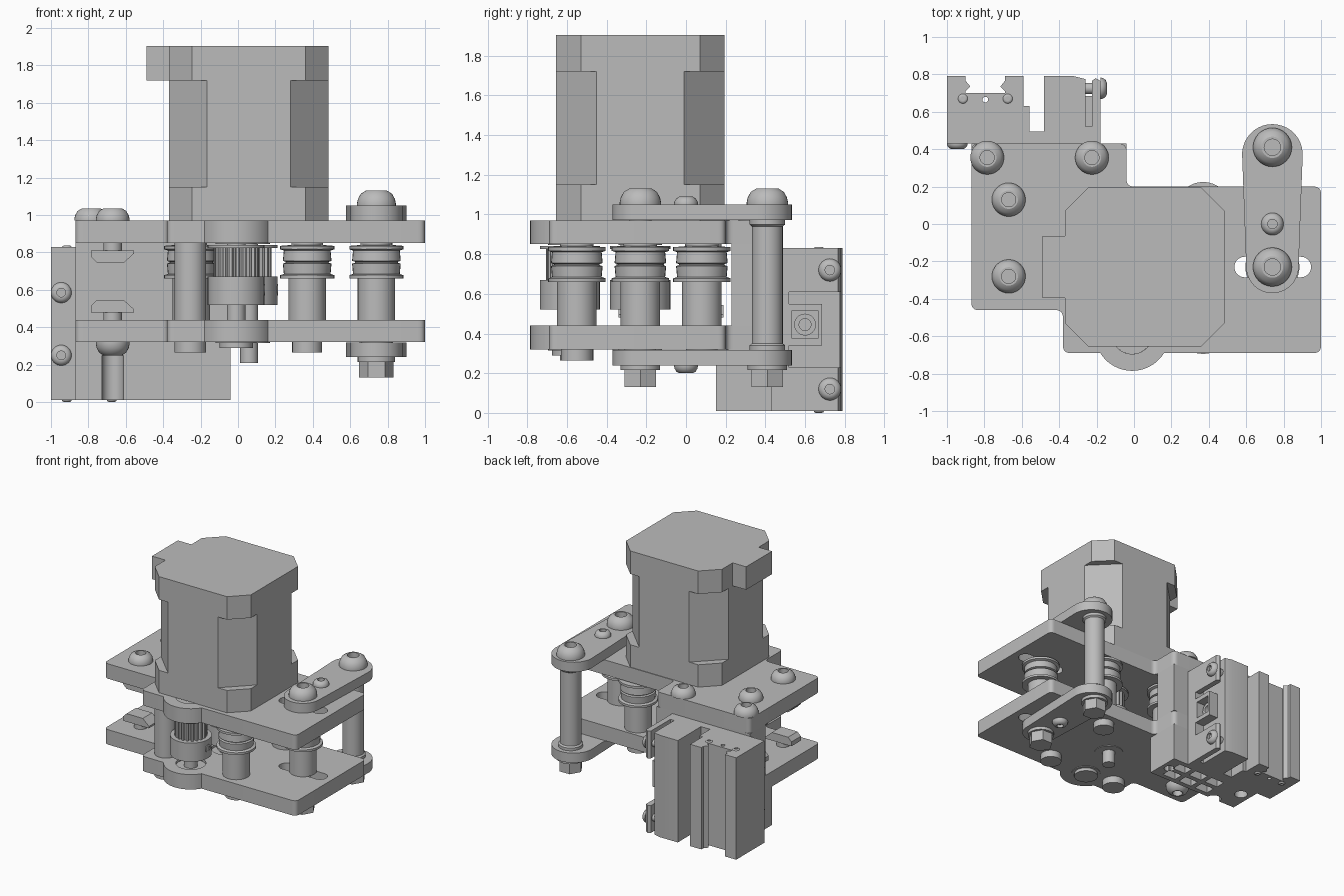
import bpy, bmesh, math
from mathutils import Matrix, Vector

old = bpy.data.objects.get("Cube")
if old:
    bpy.data.objects.remove(old)

grey = bpy.data.materials.new("machine_grey")
grey.use_nodes = True
GREY = (0.5, 0.5, 0.5, 1)
grey.diffuse_color = GREY
grey.node_tree.nodes["Principled BSDF"].inputs["Base Color"].default_value = GREY

# Local z mapped on to each world axis
AXES = {
    "Z": Matrix.Identity(4),
    "-Z": Matrix.Rotation(math.pi, 4, "X"),
    "X": Matrix(((0, 0, 1, 0), (1, 0, 0, 0), (0, 1, 0, 0), (0, 0, 0, 1))),
    "Y": Matrix(((1, 0, 0, 0), (0, 0, 1, 0), (0, 1, 0, 0), (0, 0, 0, 1))),
    "-Y": Matrix.Rotation(math.pi / 2, 4, "X"),
}


def finish(name, bm, matrix):
    bm.transform(matrix)
    bmesh.ops.recalc_face_normals(bm, faces=bm.faces)
    mesh = bpy.data.meshes.new(name)
    bm.to_mesh(mesh)
    bm.free()
    mesh.materials.append(grey)
    mesh.shade_smooth()
    mesh.set_sharp_from_angle(angle=math.radians(30))
    ob = bpy.data.objects.new(name, mesh)
    bpy.context.collection.objects.link(ob)
    return ob


def prism(name, loops, low, high, axis="Z"):
    """Extrude an outline, with further loops as holes."""
    bm = bmesh.new()
    for loop in loops:
        vs = [bm.verts.new((a, b, low)) for a, b in loop]
        for i, v in enumerate(vs):
            bm.edges.new((vs[i - 1], v))
    bmesh.ops.triangle_fill(bm, use_beauty=True, edges=bm.edges[:])
    new = bmesh.ops.extrude_face_region(bm, geom=bm.faces[:])["geom"]
    top = [g for g in new if isinstance(g, bmesh.types.BMVert)]
    bmesh.ops.translate(bm, verts=top, vec=(0, 0, high - low))
    return finish(name, bm, AXES[axis])


def lathe(name, profile, at, axis="Z", sides=32):
    """Turn a (radius, height) profile about an axis."""
    bm = bmesh.new()
    vs = [bm.verts.new((r, 0, z)) for r, z in profile]
    es = [bm.edges.new(pair) for pair in zip(vs, vs[1:])]
    bmesh.ops.spin(bm, geom=vs + es, cent=(0, 0, 0), axis=(0, 0, 1),
                   angle=math.tau, steps=sides)
    bmesh.ops.remove_doubles(bm, verts=bm.verts, dist=1e-5)
    return finish(name, bm, Matrix.Translation(at) @ AXES[axis])


def rod(name, x, y, low, high, r, sides=32):
    return lathe(name, [(0, low), (r, low), (r, high), (0, high)], (x, y, 0), sides=sides)


def rect(a0, b0, a1, b1):
    return [(a0, b0), (a1, b0), (a1, b1), (a0, b1)]


def box(name, a, b):
    return prism(name, [rect(a[0], a[1], b[0], b[1])], a[2], b[2])


def arc(x, y, r, start, end, steps=20):
    angles = [math.radians(start + (end - start) * i / steps) for i in range(steps + 1)]
    return [(x + r * math.cos(t), y + r * math.sin(t)) for t in angles]


def circle(x, y, r):
    return arc(x, y, r, 0, 350, 35)


def fillet(points, r):
    """Round every corner of an outline with a short curve."""
    out = []
    for i, p in enumerate(points):
        p, a, b = Vector(p), Vector(points[i - 1]), Vector(points[(i + 1) % len(points)])
        s, e = p + (a - p).normalized() * r, p + (b - p).normalized() * r
        for k in range(7):
            t = k / 6
            out.append(tuple(s * (1 - t) ** 2 + p * 2 * t * (1 - t) + e * t * t))
    return out


def button_bolt(name, at, r, h, axis="Z"):
    s = r * 0.42
    lathe(name, [(0, h * 0.4), (s, h * 0.4), (s, h), (r * 0.55, h), (r * 0.8, h * 0.8),
                 (r * 0.95, h * 0.45), (r, h * 0.15), (r, 0), (0, 0)], at, axis)


# Upper and lower plates with a rounded nose, a slot and bearing holes
NOSE, SHAFT, PIVOT = (-0.01, -0.585), (0.06, -0.23), (0.74, -0.23)
outline = fillet([(-0.87, -0.46), (-0.38, -0.46), (-0.38, -0.69), (1, -0.69),
                  (1, 0.2), (-0.04, 0.2), (-0.04, 0.43), (-0.87, 0.43)], 0.04)
cut = next(i for i, p in enumerate(outline) if p[0] > 0.5)
outline[cut:cut] = arc(*NOSE, 0.2, 212, 328)
slot = arc(0.592, -0.23, 0.055, 90, 270) + arc(0.892, -0.23, 0.055, -90, 90)
for name, z in (("upper_plate", 0.85), ("lower_plate", 0.32)):
    prism(name, [outline, slot, circle(*NOSE, 0.11), circle(*SHAFT, 0.11)], z, z + 0.12)
    for c in (NOSE, SHAFT):
        lathe(name + "_bearing", [(0.05, z - 0.005), (0.11, z - 0.005), (0.11, z + 0.1),
                                  (0.05, z + 0.1), (0.05, z - 0.005)], (*c, 0))


# Motor: chamfered end caps, deeper cut corners on the body, side connector
def octagon(c):
    x0, x1, y0, y1 = -0.37, 0.485, -0.655, 0.195
    return [(x0 + c, y0), (x1 - c, y0), (x1, y0 + c), (x1, y1 - c),
            (x1 - c, y1), (x0 + c, y1), (x0, y1 - c), (x0, y0 + c)]


for name, c, low, high in (("motor_base", 0.125, 0.97, 1.15), ("motor_body", 0.205, 1.15, 1.72),
                           ("motor_cap", 0.125, 1.72, 1.905)):
    prism(name, [octagon(c)], low, high)
box("motor_connector", (-0.49, -0.395, 1.72), (-0.36, -0.065, 1.905))
rod("motor_shaft", *SHAFT, 0.21, 0.97, 0.048)
rod("front_shaft", *NOSE, 0.29, 0.95, 0.05)
rod("front_shaft_boss", *NOSE, 0.29, 0.32, 0.09)

# Toothed pulleys on the two shafts
TEETH = 20
for x, y in (NOSE, SHAFT):
    gear = []
    for i in range(TEETH):
        for k, r in ((0, 0.12), (0.4, 0.12), (0.55, 0.1), (0.85, 0.1)):
            t = math.tau * (i + k) / TEETH
            gear.append((x + r * math.cos(t), y + r * math.sin(t)))
    prism("pulley_teeth", [gear], 0.66, 0.83)
    rod("pulley_hub", x, y, 0.52, 0.67, 0.152)
    rod("pulley_flange", x, y, 0.825, 0.84, 0.152)
    lathe("set_screw", [(0, 0), (0.03, 0), (0.03, 0.155), (0.018, 0.155), (0.018, 0.14),
                        (0, 0.14)], (x, y, 0.6), "X", 16)

# Flanged belt idlers on round spacers
for x, y in ((0.37, 0.08), (0.37, -0.55), PIVOT, (-0.25, 0.08)):
    lathe("idler", [(0, 0.44), (0.1, 0.44), (0.1, 0.66), (0.145, 0.66), (0.145, 0.678),
                    (0.125, 0.685), (0.13, 0.74), (0.115, 0.745), (0.115, 0.75), (0.13, 0.755),
                    (0.125, 0.81), (0.145, 0.817), (0.145, 0.835), (0.085, 0.84),
                    (0.085, 0.85), (0, 0.85)], (x, y, 0))
    rod("idler_screw_end", x, y, 0.265, 0.32, 0.08)
rod("front_post", -0.255, -0.55, 0.265, 0.85, 0.085)

# Swing arms joined by a post
arm = arc(0.74, 0.372, 0.162, -5, 185) + arc(0.74, -0.23, 0.14, 185, 355)
prism("upper_arm", [arm], 0.972, 1.05)
prism("lower_arm", [arm], 0.24, 0.318)
lathe("arm_post", [(0, 0.318), (0.09, 0.318), (0.09, 0.34), (0.078, 0.35), (0.078, 0.94),
                   (0.09, 0.95), (0.09, 0.972), (0, 0.972)], (0.74, 0.41, 0))
rod("pivot_pin", *PIVOT, 0.24, 1.05, 0.055)
for y in (0.41, -0.23):
    button_bolt("arm_bolt", (0.74, y, 1.05), 0.104, 0.08)
    rod("arm_washer", 0.74, y, 0.215, 0.24, 0.1)
    rod("arm_nut", 0.74, y, 0.13, 0.215, 0.092, sides=6)
button_bolt("small_arm_bolt", (0.74, 0, 1.05), 0.06, 0.04)
button_bolt("small_arm_bolt_lower", (0.74, 0, 0.24), 0.06, 0.04, "-Z")

# Plate bolts, and wedge nuts on the inner faces
for x, y in ((-0.785, 0.355), (-0.225, 0.355), (-0.67, 0.13), (-0.67, -0.28)):
    button_bolt("plate_bolt", (x, y, 0.97), 0.09, 0.065)
for y in (0.13, -0.28):
    button_bolt("plate_bolt_lower", (-0.67, y, 0.32), 0.09, 0.07, "-Z")
    for face, s in ((0.85, 1), (0.44, -1)):
        rod("nut_stem", -0.67, y, *sorted((face, face - s * 0.05)), 0.05)
        prism("wedge_nut", [[(-0.67 + a, face - s * d) for a, d in (
            (-0.115, 0.04), (0.115, 0.04), (0.115, 0.055), (0.06, 0.105),
            (-0.085, 0.105), (-0.115, 0.075))]], y - 0.06, y + 0.06, "Y")

# Mount: spacer between plates, lower block with bolt groove and open pockets
box("mount_spacer", (-0.87, 0.23, 0.44), (-0.04, 0.43, 0.85))
block = [(-0.87, 0.15)] + arc(-0.67, 0.15, 0.057, 180, 0) + [(-0.04, 0.15), (-0.04, 0.43), (-0.87, 0.43)]
prism("mount_block", [block], 0.13, 0.25)
box("mount_block_top", (-0.87, 0.15, 0.25), (-0.04, 0.43, 0.32))
pockets = [rect(x, y, x + 0.12, y + 0.08) for x in (-0.57, -0.41, -0.25) for y in (0.19, 0.31)]
prism("mount_pockets", [block] + pockets + [circle(-0.785, 0.34, 0.05), circle(-0.11, 0.29, 0.04)],
      0.01, 0.13)

# Rail holder slab with front screws
box("rail_slab", (-1, 0.43, 0.01), (-0.56, 0.63, 0.83))
for z in (0.25, 0.585):
    button_bolt("slab_screw", (-0.945, 0.43, z), 0.055, 0.03, "-Y")

# Grooved rail, mirrored about its middle
MID = -0.795
half = [(0.205, 0.63), (0.205, 0.79), (0.105, 0.79), (0.105, 0.765), (0.08, 0.735), (0.105, 0.71),
        (0.105, 0.7)]
profile = [(MID + a, b) for a, b in half] + [(MID - a, b) for a, b in reversed(half)]
prism("grooved_rail", [profile, circle(MID, 0.665, 0.015)], 0.01, 0.83)
for x in (-0.915, -0.675):
    button_bolt("rail_screw", (x, 0.67, 0.825), 0.027, 0.012)
    button_bolt("rail_screw_lower", (x, 0.67, 0.015), 0.027, 0.015, "-Z")

# Clamp body, its bolted ears and a square nut pocket
prism("clamp_body", [[(-0.56, 0.43), (-0.18, 0.43), (-0.18, 0.52), (-0.26, 0.52), (-0.26, 0.775),
                      (-0.32, 0.79), (-0.48, 0.79), (-0.48, 0.495), (-0.56, 0.495)]], 0.01, 0.83)
for low in (0.01, 0.61):
    prism("clamp_ear", [[(-0.225, 0.51), (-0.18, 0.51), (-0.18, 0.765), (-0.205, 0.78),
                         (-0.225, 0.765)]], low, low + 0.22)
    button_bolt("clamp_bolt", (-0.18, 0.725, low + 0.11), 0.057, 0.035, "X")
    lathe("clamp_bolt_shank", [(0, -0.1), (0.03, -0.1), (0.03, 0.01), (0, 0.01)],
          (-0.18, 0.725, low + 0.11), "X")
prism("nut_pocket", [rect(0.51, 0.34, 0.685, 0.55), rect(0.535, 0.375, 0.665, 0.515)],
      -0.26, -0.18, "X")
lathe("pocket_nut", [(0.03, 0), (0.055, 0), (0.055, 0.03), (0.03, 0.03), (0.03, 0)],
      (-0.26, 0.6, 0.445), "X")
